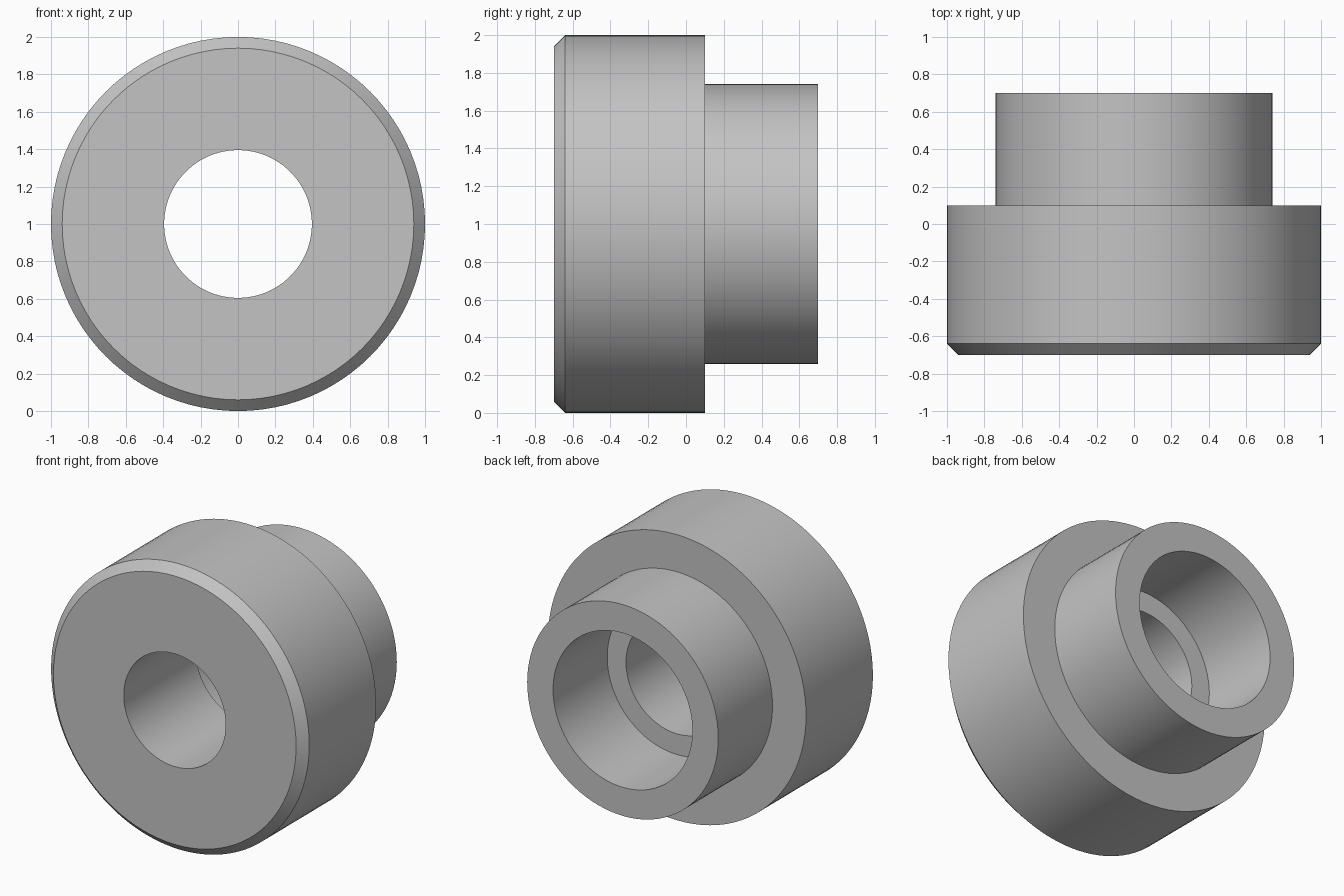
import bpy
import bmesh
import math
from mathutils import Matrix, Vector

cube = bpy.data.objects.get("Cube")
if cube:
    bpy.data.objects.remove(cube, do_unlink=True)

# Plain grey metal
grey = bpy.data.materials.new("grey_metal")
grey.use_nodes = True
color = (0.55, 0.55, 0.55, 1.0)
grey.diffuse_color = color
grey.node_tree.nodes["Principled BSDF"].inputs["Base Color"].default_value = color

SEGMENTS = 96
FRONT, STEP, BACK = -0.7, 0.1, 0.7
FLANGE, HUB, BORE, COUNTERBORE = 1.0, 0.74, 0.395, 0.54
CHAMFER = 0.06

# Closed section (radius, y) of the flanged bushing
section = [
    (BORE, FRONT),
    (FLANGE - CHAMFER, FRONT),
    (FLANGE, FRONT + CHAMFER),
    (FLANGE, STEP),
    (HUB, STEP),
    (HUB, BACK),
    (COUNTERBORE, BACK),
    (COUNTERBORE, STEP),
    (BORE, STEP),
]

# Revolve the section around the y axis
bm = bmesh.new()
rings = []
for i in range(SEGMENTS):
    turn = Matrix.Rotation(math.tau * i / SEGMENTS, 3, "Y")
    rings.append([bm.verts.new(turn @ Vector((r, y, 0))) for r, y in section])
for i, ring in enumerate(rings):
    following = rings[(i + 1) % SEGMENTS]
    for j in range(len(section)):
        k = (j + 1) % len(section)
        bm.faces.new((ring[j], ring[k], following[k], following[j]))
bmesh.ops.recalc_face_normals(bm, faces=bm.faces)
bmesh.ops.translate(bm, verts=bm.verts, vec=(0, 0, FLANGE))

mesh = bpy.data.meshes.new("flanged_bushing")
bm.to_mesh(mesh)
bm.free()
mesh.materials.append(grey)
bushing = bpy.data.objects.new("flanged_bushing", mesh)
bpy.context.collection.objects.link(bushing)

# Smooth round walls with crisp rims
bpy.ops.object.select_all(action="DESELECT")
bushing.select_set(True)
bpy.context.view_layer.objects.active = bushing
bpy.ops.object.shade_smooth_by_angle(angle=math.radians(30))
